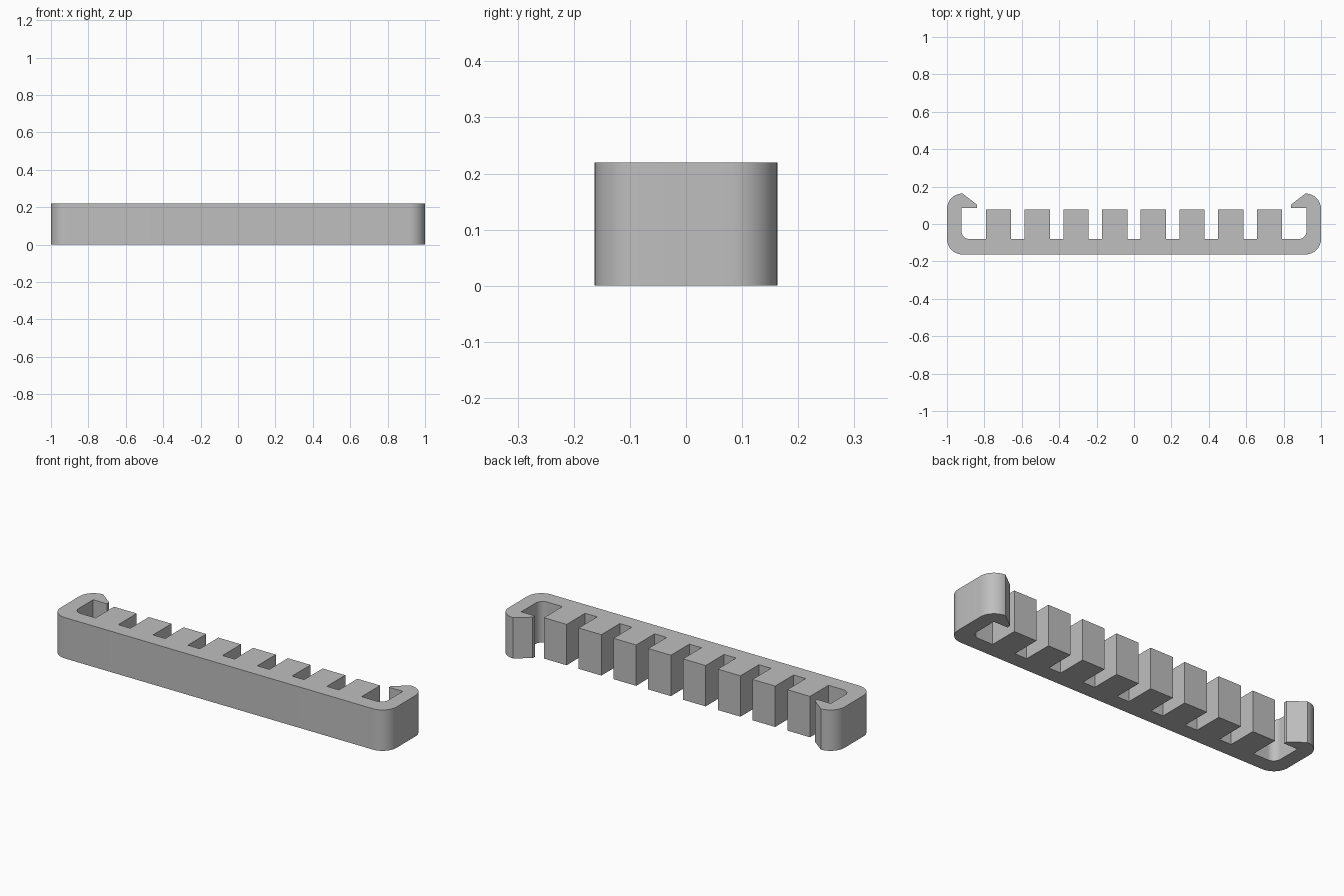
import bpy, bmesh
from math import sin, cos, radians

HEIGHT = 0.22
FRONT, FLOOR = -0.163, -0.08        # outer and inner y of the long bar
BACK = 0.163                        # y of the hook tops
TOOTH_TOP, TOOTH_HALF, PITCH = 0.077, 0.0675, 0.207
ARM_IN = 0.922                      # inner x of the end arms
R_OUT, R_IN = 0.083, 0.042

cube = bpy.data.objects.get("Cube")
if cube:
    bpy.data.objects.remove(cube, do_unlink=True)

grey = bpy.data.materials.new("plain grey")
grey.use_nodes = True
grey.diffuse_color = (0.52, 0.52, 0.52, 1)
grey.node_tree.nodes["Principled BSDF"].inputs["Base Color"].default_value = grey.diffuse_color


def arc(cx, cy, r, start, end, steps=12):
    angles = [radians(start + (end - start) * i / steps) for i in range(steps + 1)]
    return [(cx + r * cos(a), cy + r * sin(a)) for a in angles]


# Left half of the outline: outer corner, hook, inner corner, then teeth to the middle
half = arc(1 - R_OUT, FRONT + R_OUT, R_OUT, -90, 0)
half += arc(1 - R_OUT, BACK - R_OUT, R_OUT, 0, 90)
half += [(0.84, 0.104), (0.84, 0.085), (ARM_IN, 0.085)]
half += arc(ARM_IN - R_IN, FLOOR + R_IN, R_IN, 0, -90)
for i in reversed(range(4)):
    centre = (i + 0.5) * PITCH
    a, b = centre + TOOTH_HALF, centre - TOOTH_HALF
    half += [(a, FLOOR), (a, TOOTH_TOP), (b, TOOTH_TOP), (b, FLOOR)]
outline = half + [(-x, y) for x, y in reversed(half)]

# Extrude the outline into the toothed clip rail
bm = bmesh.new()
base = bm.faces.new([bm.verts.new((x, y, 0)) for x, y in outline])
top = bmesh.ops.extrude_face_region(bm, geom=[base], use_keep_orig=True)["geom"]
bmesh.ops.translate(bm, vec=(0, 0, HEIGHT),
                    verts=[v for v in top if isinstance(v, bmesh.types.BMVert)])
bmesh.ops.recalc_face_normals(bm, faces=bm.faces)
mesh = bpy.data.meshes.new("toothed_clip_rail")
bm.to_mesh(mesh)
bm.free()
mesh.materials.append(grey)

rail = bpy.data.objects.new("toothed_clip_rail", mesh)
bpy.context.collection.objects.link(rail)
bpy.context.view_layer.objects.active = rail
rail.select_set(True)
bpy.ops.object.shade_smooth_by_angle(angle=radians(30))
